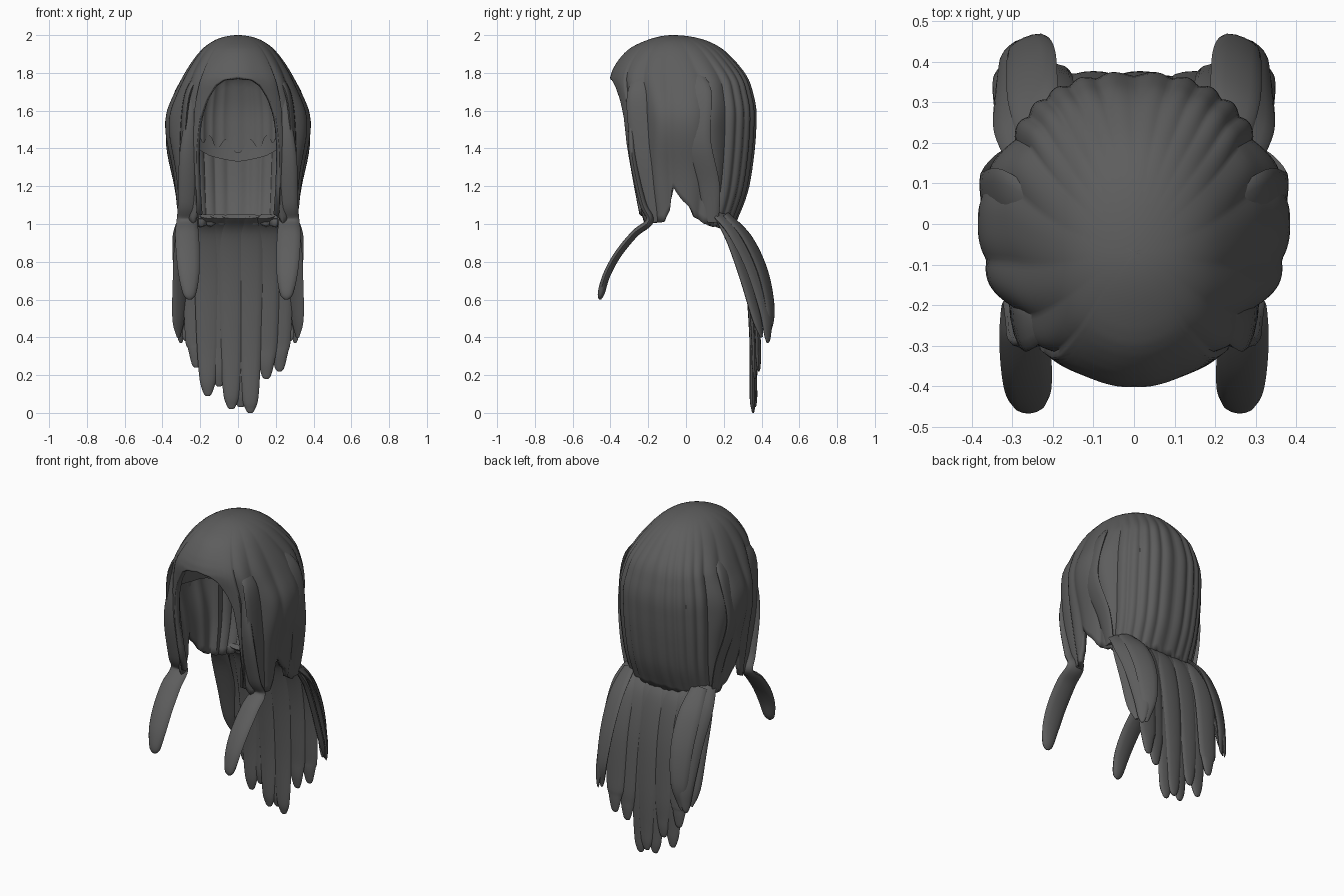
import bpy, bmesh, math
from mathutils import Vector

if "Cube" in bpy.data.objects:
    bpy.data.objects.remove(bpy.data.objects["Cube"])

PI = math.pi
DARK = bpy.data.materials.new("dark_hair")
DARK.diffuse_color = (.11, .11, .11, 1)
DARK.use_nodes = True
DARK.node_tree.nodes["Principled BSDF"].inputs["Base Color"].default_value = DARK.diffuse_color


def interp(table, t, col=1):
    if t <= table[0][0]:
        return table[0][col]
    for p, q in zip(table, table[1:]):
        if t <= q[0]:
            return p[col] + (q[col] - p[col]) * (t - p[0]) / (q[0] - p[0])
    return table[-1][col]


# Head slices: z, half width, front y, back y
SLICES = [(2.0, 0, -.07, -.07), (1.975, .12, -.20, .10), (1.93, .185, -.30, .19),
          (1.85, .245, -.37, .27), (1.77, .285, -.405, .33), (1.6, .335, -.375, .373),
          (1.4, .337, -.365, .362), (1.2, .325, -.33, .335), (1.07, .315, -.30, .295),
          (.98, .305, -.28, .24)]
BY_DEPTH = [(math.sqrt(2 - z), a, f, b) for z, a, f, b in SLICES]


def slice_at(z):
    s = math.sqrt(max(0, 2 - z))
    d = min(s, .04)
    return [(interp(BY_DEPTH, s - d, c) + 2 * interp(BY_DEPTH, s, c)
             + interp(BY_DEPTH, s + d, c)) / 4 for c in (1, 2, 3)]


def head_point(phi, z, inset=0.0, rib=1.0):
    """phi = 0 is the front, pi the back."""
    a, f, b = slice_at(z)
    p = abs((phi + PI) % (2 * PI) - PI)
    depth = min(1, (2 - z) / .25)
    yc = -.07 * (1 - depth)
    # locks: broad on the sides, fine on the back, soft over the forehead
    if p < .7:
        r = .004 * math.cos(p * 9)
    elif p < 2.1:
        r = .018 * (abs(math.sin((p - .7) * 9)) - .5)
    else:
        r = .013 * (abs(math.sin((p - 2.1) * 15)) - .5)
    bump = .042 * math.exp(-((p - 1.55) / .38) ** 4) * math.exp(-((z - 1.53) / .19) ** 2)
    k = 1 - inset + rib * depth * r * 2.6
    e = 2 / (2 + .5 * depth)
    s, c = math.sin(phi), math.cos(phi)
    x = math.copysign(abs(s) ** e, s) * (a * k + rib * bump)
    y = yc + ((f - yc) if c > 0 else (b - yc)) * abs(c) ** e * k
    return Vector((x, y, z - inset * .5 * (1 - depth)))


def finish(name, bm, angle=50):
    bmesh.ops.remove_doubles(bm, verts=bm.verts, dist=1e-5)
    bmesh.ops.recalc_face_normals(bm, faces=bm.faces)
    me = bpy.data.meshes.new(name)
    bm.to_mesh(me)
    bm.free()
    me.materials.append(DARK)
    ob = bpy.data.objects.new(name, me)
    bpy.context.collection.objects.link(ob)
    bpy.ops.object.select_all(action='DESELECT')
    ob.select_set(True)
    bpy.context.view_layer.objects.active = ob
    bpy.ops.object.shade_smooth_by_angle(angle=math.radians(angle))
    return ob


def shell(name, hem, inset=0.0, rib=1.0, cols=240, rows=40):
    bm = bmesh.new()
    grid = []
    for i in range(cols):
        phi = 2 * PI * i / cols
        zb = hem(abs((phi + PI) % (2 * PI) - PI))
        grid.append([bm.verts.new(head_point(
            phi, zb + (2 - zb) * math.cos(PI / 2 * j / rows), inset, rib))
            for j in range(rows + 1)])
    for i in range(cols):
        g, h = grid[i], grid[(i + 1) % cols]
        for j in range(rows):
            bm.faces.new((g[j], g[j + 1], h[j + 1], h[j]))
    return finish(name, bm)


def strand(name, pts, widths, wdir, thick=.03, sides=12, steps=6):
    """Flat tapered lock swept along a smooth path."""
    P = [Vector(p) for p in pts]
    n = len(P)
    rings = []
    bm = bmesh.new()

    def cat(v, i, t):
        a, b, c, d = v[max(i - 1, 0)], v[i], v[i + 1], v[min(i + 2, n - 1)]
        return (b * 2 + (c - a) * t + (a * 2 - b * 5 + c * 4 - d) * t * t
                + (b * 3 - a - c * 3 + d) * t ** 3) * .5
    samples = [(i, k / steps) for i in range(n - 1) for k in range(steps)] + [(n - 2, 1.0)]
    path = [cat(P, *s) for s in samples]
    for m, s in enumerate(samples):
        T = (path[min(m + 1, len(path) - 1)] - path[max(m - 1, 0)]).normalized()
        W = Vector(wdir)
        W = (W - T * W.dot(T)).normalized()
        N = T.cross(W)
        w = cat(widths, *s) / 2
        h = thick / 2 * min(1, w / .04)
        rings.append([bm.verts.new(path[m] + W * w * math.cos(q) + N * h * math.sin(q))
                      for q in (2 * PI * k / sides for k in range(sides))])
    for r, t in zip(rings, rings[1:]):
        for k in range(sides):
            l = (k + 1) % sides
            bm.faces.new((r[k], r[l], t[l], t[k]))
    bm.faces.new(rings[0])
    bm.faces.new(rings[-1])
    return finish(name, bm, 60)


def pair(name, pts, widths, wdir, thick=.03):
    for side, m in (("right", 1), ("left", -1)):
        strand(f"{name}_{side}", [(p[0] * m, p[1], p[2]) for p in pts], widths,
               (wdir[0] * m, wdir[1], wdir[2]), thick)


# Main hair: fringe over the face opening, side panels with a notch, ribbed back
HEM = [(0, 1.775), (.2, 1.76), (.34, 1.73), (.46, 1.66), (.56, 1.55), (.63, 1.35),
       (.68, 1.05), (.8, 1.0), (1.25, 1.01), (1.36, 1.07), (1.42, 1.2), (1.5, 1.15),
       (1.68, 1.04), (1.85, 1.0), (2.3, .985), (PI, 1.0)]
hair = shell("main_hair", lambda p: interp(HEM, p) - (.008 * math.cos(p * 30) if p > 2 else 0))
sol = hair.modifiers.new("thickness", 'SOLIDIFY')
sol.thickness = .03
sol.offset = -1

# Inner scalp cap, lowest at the back, with a ribbed zigzag layer inside it
CAP = [(0, 1.80), (.5, 1.74), (1.0, 1.55), (1.8, 1.47), (2.3, 1.41), (2.7, 1.36), (PI, 1.33)]
shell("scalp_cap", lambda p: interp(CAP, p), inset=.13, rib=0, cols=96, rows=24)
shell("inner_hair_layer",
      lambda p: interp(CAP, p) + .075 - (.03 * math.cos((PI - p) * 20) if p > 1.8 else 0),
      inset=.155, rib=.5, cols=240, rows=24)

# Front locks: hang beside the face, then sweep forward
pair("front_lock",
     [(.235, -.28, 1.72), (.262, -.285, 1.4), (.268, -.23, 1.12), (.27, -.19, 1.02),
      (.27, -.27, .95), (.265, -.36, .84), (.26, -.42, .73), (.257, -.45, .63),
      (.257, -.455, .6)],
     [.02, .09, .10, .11, .125, .125, .11, .07, .02], (1, -.1, 0), .04)


# Side overlay locks following the head surface, roots buried in it
def over(name, stops, widths):
    pts = [head_point(p, z, i) for p, z, i in stops]
    pair(name, pts, widths, (.15, 1, 0), .03)


over("side_lock_front", [(.95, 1.84, .12), (.95, 1.68, .005), (.98, 1.4, 0), (1.0, 1.15, 0),
                         (1.05, 1.01, 0)], [.05, .12, .13, .12, .07])
over("side_lock_back", [(1.75, 1.86, .12), (1.72, 1.7, .005), (1.68, 1.45, .02),
                        (1.85, 1.2, 0), (2.0, 1.01, 0)], [.05, .12, .14, .12, .08])

# Long tail: central sheet of overlapping locks (x, tip height, tip y offset)
TAIL = [(-.22, .24, .03), (-.16, .09, .005), (-.10, .14, .01), (-.035, .02, 0), (.065, 0, 0),
        (.015, .03, .01), (.15, .18, .01), (.22, .22, .03)]
for i, (x, tip, dy) in enumerate(TAIL):
    strand(f"tail_lock_{i + 1}",
           [(x * .95, .20, 1.04), (x, .275 + dy / 2, .95), (x, .325 + dy, .72),
            (x, .35 + dy, .4), (x, .352 + dy, tip + .1), (x, .355 + dy, tip + .02),
            (x, .355 + dy, tip)],
           [.10, .14, .14, .12, .09, .05, .02], (1, 0, 0), .03)

# Tail side blades, layered and flaring back
pair("tail_blade_outer",
     [(.27, .17, 1.05), (.285, .27, .95), (.285, .36, .78), (.295, .42, .55),
      (.302, .432, .41), (.303, .432, .37)],
     [.10, .15, .15, .10, .05, .015], (.75, -.65, 0))
pair("tail_blade_middle",
     [(.24, .21, 1.05), (.25, .32, .93), (.255, .405, .75), (.265, .445, .55),
      (.275, .435, .42), (.276, .435, .38)],
     [.09, .13, .13, .10, .05, .015], (.9, -.4, 0))
pair("tail_blade_inner",
     [(.27, .18, 1.03), (.295, .25, .9), (.305, .32, .7), (.315, .375, .5), (.315, .40, .4)],
     [.08, .10, .10, .08, .02], (.8, -.6, 0))
